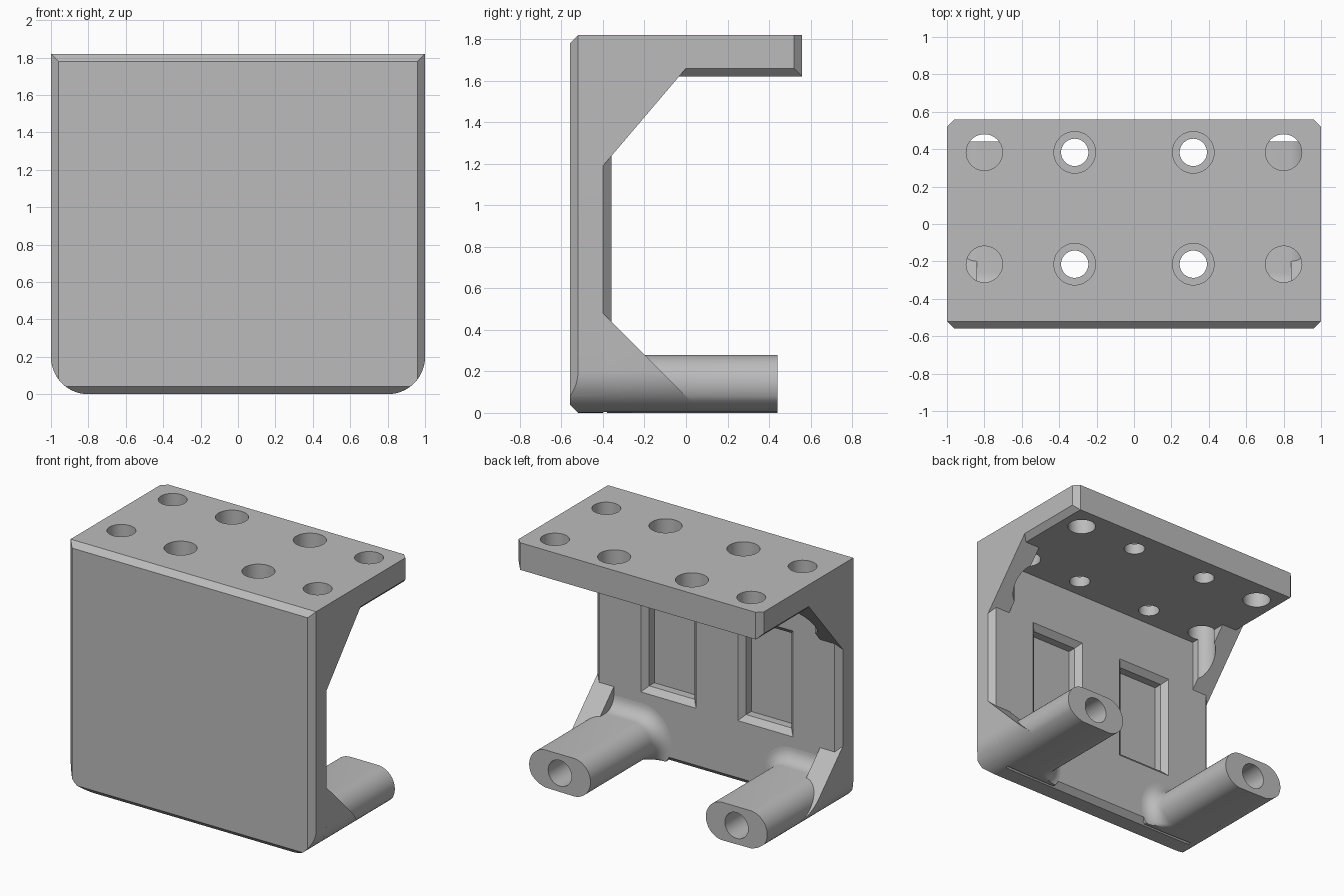
import bpy, bmesh, math
from mathutils import Vector

cube = bpy.data.objects.get("Cube")
if cube:
    bpy.data.objects.remove(cube, do_unlink=True)

grey = bpy.data.materials.new("plain_grey")
grey.use_nodes = True
tone = (0.5, 0.5, 0.5, 1)
grey.diffuse_color = tone
grey.node_tree.nodes["Principled BSDF"].inputs["Base Color"].default_value = tone

H, FRONT, BACK, WALL = 1.82, -0.56, 0.56, 0.2
INNER, C, R = FRONT + WALL, 0.04, 0.2      # inner wall plane, chamfer, corner radius


def prism(pts, direction):
    """Closed prism from a planar outline swept along a vector."""
    bm = bmesh.new()
    face = bm.faces.new([bm.verts.new(p) for p in pts])
    out = bmesh.ops.extrude_face_region(bm, geom=[face])
    moved = [v for v in out["geom"] if isinstance(v, bmesh.types.BMVert)]
    bmesh.ops.translate(bm, vec=direction, verts=moved)
    return bm


def box(x0, x1, y0, y1, z0, z1):
    return prism([(x0, y0, z0), (x1, y0, z0), (x1, y1, z0), (x0, y1, z0)], (0, 0, z1 - z0))


def slice_off(bm, point, normal):
    """Remove what lies beyond a plane and close the cut."""
    bmesh.ops.bisect_plane(bm, geom=bm.verts[:] + bm.edges[:] + bm.faces[:], dist=1e-6,
                           plane_co=point, plane_no=Vector(normal).normalized(), clear_outer=True)
    bmesh.ops.holes_fill(bm, edges=[e for e in bm.edges if e.is_boundary], sides=0)


def make(name, bm):
    bmesh.ops.recalc_face_normals(bm, faces=bm.faces)
    me = bpy.data.meshes.new(name)
    bm.to_mesh(me)
    bm.free()
    me.materials.append(grey)
    ob = bpy.data.objects.new(name, me)
    bpy.context.collection.objects.link(ob)
    return ob


def finish(ob, cutters=(), mirror=False):
    """Apply cuts and mirroring, then smooth the round walls."""
    for cutter in cutters:
        mod = ob.modifiers.new("cut", "BOOLEAN")
        mod.operation, mod.solver, mod.object = "DIFFERENCE", "EXACT", cutter
    if mirror:
        ob.modifiers.new("mirror", "MIRROR").use_mirror_merge = False
    dg = bpy.context.evaluated_depsgraph_get()
    me = bpy.data.meshes.new_from_object(ob.evaluated_get(dg))
    ob.modifiers.clear()
    ob.data = me
    bpy.ops.object.select_all(action="DESELECT")
    ob.select_set(True)
    bpy.context.view_layer.objects.active = ob
    bpy.ops.object.shade_smooth_by_angle(angle=math.radians(25))


def drill(x, y, r, z0, z1):
    n = 40
    ring = [(x + r * math.cos(2 * math.pi * i / n), y + r * math.sin(2 * math.pi * i / n), z0)
            for i in range(n)]
    return make("drill_cutter", prism(ring, (0, 0, z1 - z0)))


def corner(steps=12):
    """Rounded lower corner on the +x side, from the bottom to the side."""
    return [(1 - R + R * math.sin(a), R - R * math.cos(a))
            for a in (math.pi / 2 * i / steps for i in range(steps + 1))]


# Pocket cutters with a chamfered rim
def pocket(s):
    x0, x1, z0, z1 = 0.17, 0.62, 0.46, 1.24
    bm = bmesh.new()
    rings = []
    for inset, y in ((-C, INNER + C), (C, INNER - C), (C, INNER - 0.1)):
        a, b, lo, hi = x0 + inset, x1 - inset, z0 + inset, z1 - inset
        rings.append([bm.verts.new((s * x, y, z)) for x, z in ((a, lo), (b, lo), (b, hi), (a, hi))])
    for p, q in zip(rings, rings[1:]):
        for i in range(4):
            bm.faces.new((p[i], p[i - 1], q[i - 1], q[i]))
    bm.faces.new(rings[0])
    bm.faces.new(rings[-1])
    return make("pocket_cutter", bm)


# Front plate: rounded lower corners, chamfered rims
half = corner()
outline = half + [(1, H), (-1, H)] + [(-x, z) for x, z in reversed(half)]
bm = prism([(x, FRONT, z) for x, z in outline], (0, WALL, 0))
for s in (1, -1):
    slice_off(bm, (s, FRONT + C, 0), (s, -1, 0))
    slice_off(bm, (s, INNER - C, 0), (s, 1, 0))
slice_off(bm, (0, FRONT + C, H), (0, -1, 1))
slice_off(bm, (0, FRONT + C, 0), (0, -1, -1))
slice_off(bm, (0, INNER - C, 0), (0, 1, -1))
pockets = [pocket(s) for s in (1, -1)]
finish(make("front_plate", bm), pockets)

# Top plate: chamfered lower sides and rear corners, eight holes
bm = box(-1, 1, INNER - C, BACK, H - WALL, H)
for s in (1, -1):
    slice_off(bm, (s, 0, H - WALL + C), (s, 0, -1))
    slice_off(bm, (s, BACK - C, 0), (s, 1, 0))
drills = []
for y in (-0.215, 0.383):
    for s in (1, -1):
        drills.append(drill(s * 0.8, y, 0.097, 1.0, 2.0))
        drills.append(drill(s * 0.317, y, 0.073, 1.5, 2.0))
        drills.append(drill(s * 0.317, y, 0.111, H - 0.12, 2.0))
finish(make("top_plate", bm), drills)

# Upper side braces, notched by the outer holes
y0 = INNER - C
bm = prism([(0.84, y0, 1.19), (0.84, 0, 1.66), (0.84, y0, 1.66)], (0.16, 0, 0))
finish(make("upper_braces", bm), drills[:1], mirror=True)

# Lower side braces, following the rounded corner
rim = [(x, z) for x, z in corner(24) if x > 0.84]
bm = prism([(x, y0, z) for x, z in [(0.84, 0.004)] + rim + [(1, 0.6), (0.84, 0.6)]], (0, 0.6, 0))
slice_off(bm, (0, y0, 0.48), (0, 1, 1))
finish(make("lower_braces", bm), mirror=True)


# Posts: flat-sided round bars with a flared root and a blind bore
def post_ring(bm, y, r, flat, n=64):
    ring = []
    for i in range(n):
        a = 2 * math.pi * (i + 0.5) / n
        x = 0.72 + math.copysign(flat, math.cos(a)) + r * math.cos(a)
        z = max(0.14 + r * math.sin(a), 0)
        x = min(x, 1)
        d = Vector((x - (1 - R), z - R))
        if d.x > 0 and d.y < 0 and d.length > R:      # stay inside the rounded corner
            d = d.normalized() * R
            x, z = 1 - R + d.x, R + d.y
        ring.append(bm.verts.new((x, y, z)))
    return ring


bm = bmesh.new()
flare, tip = 0.1, 0.44
stations = [(INNER - 0.02, 0.14 + flare, 0.11)]
for i in range(9):
    a = math.pi / 2 * i / 8
    stations.append((INNER + flare * (1 - math.cos(a)), 0.14 + flare * (1 - math.sin(a)), 0.11))
stations += [(tip, 0.14, 0.11), (tip, 0.095, 0), (-0.3, 0.095, 0)]
rings = [post_ring(bm, *st) for st in stations]
for p, q in zip(rings, rings[1:]):
    for i in range(len(p)):
        bm.faces.new((p[i - 1], p[i], q[i], q[i - 1]))
bm.faces.new(rings[0])
bm.faces.new(rings[-1])
finish(make("posts", bm), mirror=True)

for cutter in pockets + drills:
    bpy.data.objects.remove(cutter, do_unlink=True)
